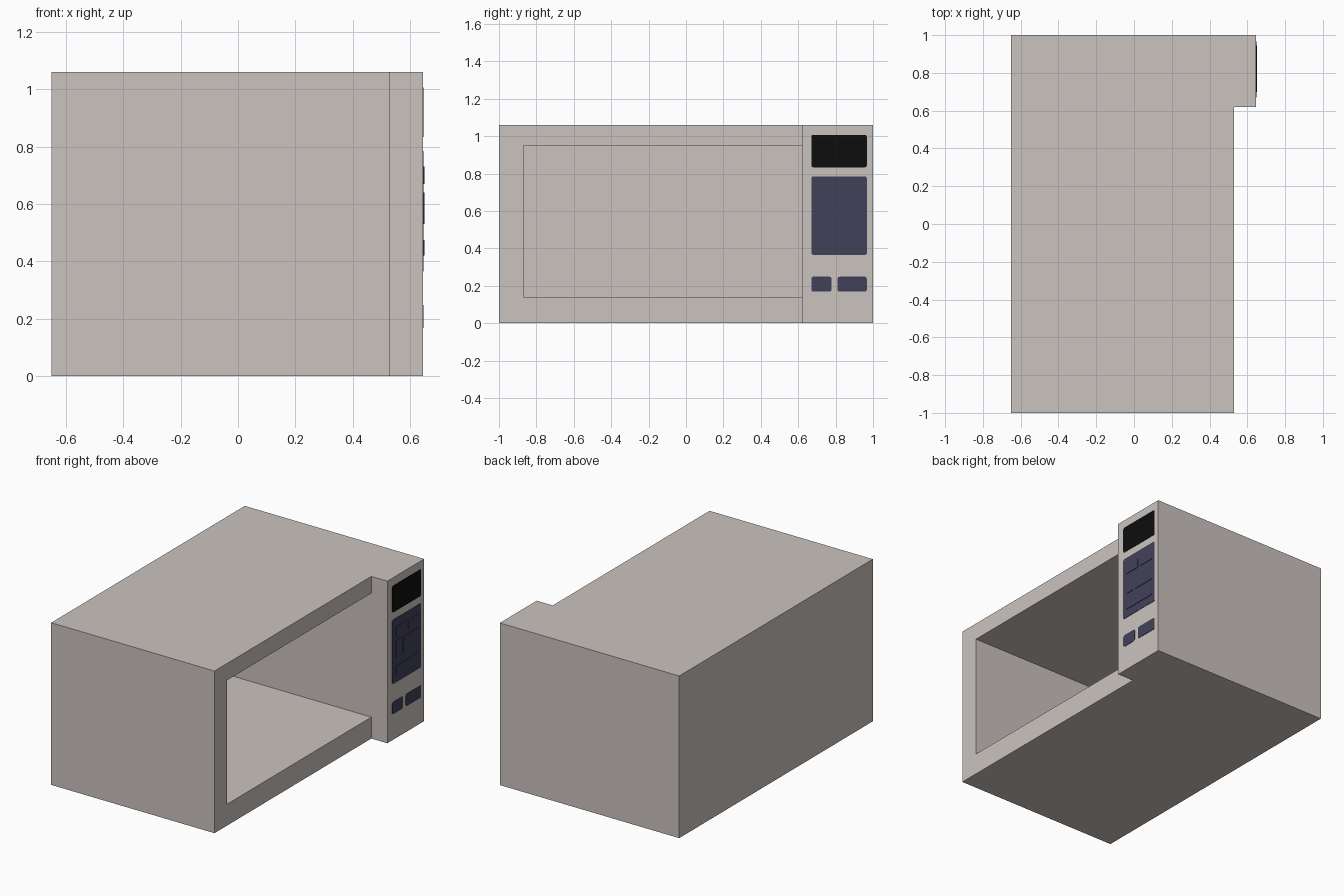
import bpy, bmesh
from mathutils import Vector

if "Cube" in bpy.data.objects:
    bpy.data.objects.remove(bpy.data.objects["Cube"])


def material(name, rgb):
    m = bpy.data.materials.new(name)
    m.diffuse_color = (*rgb, 1)
    m.use_nodes = True
    m.node_tree.nodes["Principled BSDF"].inputs["Base Color"].default_value = m.diffuse_color
    return m


CASE = material("warm grey", (0.60, 0.55, 0.52))
PAD = material("slate blue", (0.054, 0.051, 0.102))
GLASS = material("black", (0.004, 0.004, 0.004))

X_BACK, X_FACE, X_PANEL = -0.651, 0.53, 0.646
HEIGHT, Y_PANEL = 1.06, 0.62


def add_object(name, bm, mat):
    me = bpy.data.meshes.new(name)
    bm.to_mesh(me)
    bm.free()
    me.materials.append(mat)
    ob = bpy.data.objects.new(name, me)
    bpy.context.collection.objects.link(ob)
    return ob


def box(lo, hi):
    bm = bmesh.new()
    bmesh.ops.create_cube(bm, size=1)
    lo, hi = Vector(lo), Vector(hi)
    for v in bm.verts:
        v.co = (lo + hi) / 2 + v.co * (hi - lo)
    return bm


def find(bm, test):
    """Faces lying on the door plane that pass a test on their centre."""
    return [f for f in bm.faces
            if all(abs(v.co.x - X_FACE) < 1e-5 for v in f.verts)
            and test(f.calc_center_median())]


def split(bm, faces, co, no):
    geom = set(faces)
    for f in faces:
        geom.update(f.edges)
        geom.update(f.verts)
    bmesh.ops.bisect_plane(bm, geom=list(geom), plane_co=co, plane_no=no, dist=1e-5)


def push(bm, faces, dx):
    new = bmesh.ops.extrude_discrete_faces(bm, faces=faces)["faces"]
    for f in new:
        for v in f.verts:
            v.co.x += dx


# Case: box, raised control column, hollow cooking cavity
bm = box((X_BACK, -1, 0), (X_FACE, 1, HEIGHT))
split(bm, find(bm, lambda c: True), (0, Y_PANEL, 0), (0, 1, 0))
push(bm, find(bm, lambda c: c.y > Y_PANEL), X_PANEL - X_FACE)
for co, no in (((0, -0.87, 0), (0, 1, 0)),
               ((0, 0, 0.14), (0, 0, 1)), ((0, 0, 0.95), (0, 0, 1))):
    split(bm, find(bm, lambda c: c.y < Y_PANEL), co, no)
push(bm, find(bm, lambda c: -0.87 < c.y < Y_PANEL and 0.14 < c.z < 0.95), -1.08)
bmesh.ops.dissolve_limit(bm, angle_limit=0.01, verts=bm.verts[:], edges=bm.edges[:])
bmesh.ops.recalc_face_normals(bm, faces=bm.faces[:])
add_object("case", bm, CASE)


def plate(name, y0, y1, z0, z1, mat, x0=X_PANEL - 0.002, x1=X_PANEL + 0.002, r=0.01):
    """Thin plate on the control column with rounded corners."""
    bm = box((x0, y0, z0), (x1, y1, z1))
    corners = [e for e in bm.edges if abs(e.verts[0].co.x - e.verts[1].co.x) > 1e-4]
    bmesh.ops.bevel(bm, geom=corners, offset=r, segments=2, profile=0.5, affect='EDGES')
    return add_object(name, bm, mat)


# Display, keypad and the two lower buttons
plate("display", 0.67, 0.967, 0.833, 1.007, GLASS)
plate("keypad", 0.67, 0.967, 0.365, 0.785, PAD)
plate("small_button", 0.67, 0.778, 0.168, 0.248, PAD)
plate("start_button", 0.81, 0.967, 0.168, 0.248, PAD)

# Raised keys on the keypad
for i, (y0, y1, z0, z1) in enumerate(((0.70, 0.81, 0.67, 0.73), (0.83, 0.945, 0.67, 0.73),
                                      (0.70, 0.76, 0.53, 0.64), (0.78, 0.945, 0.53, 0.64),
                                      (0.70, 0.945, 0.42, 0.475))):
    plate(f"key_{i + 1}", y0, y1, z0, z1, PAD, X_PANEL + 0.001, X_PANEL + 0.005, 0.005)
